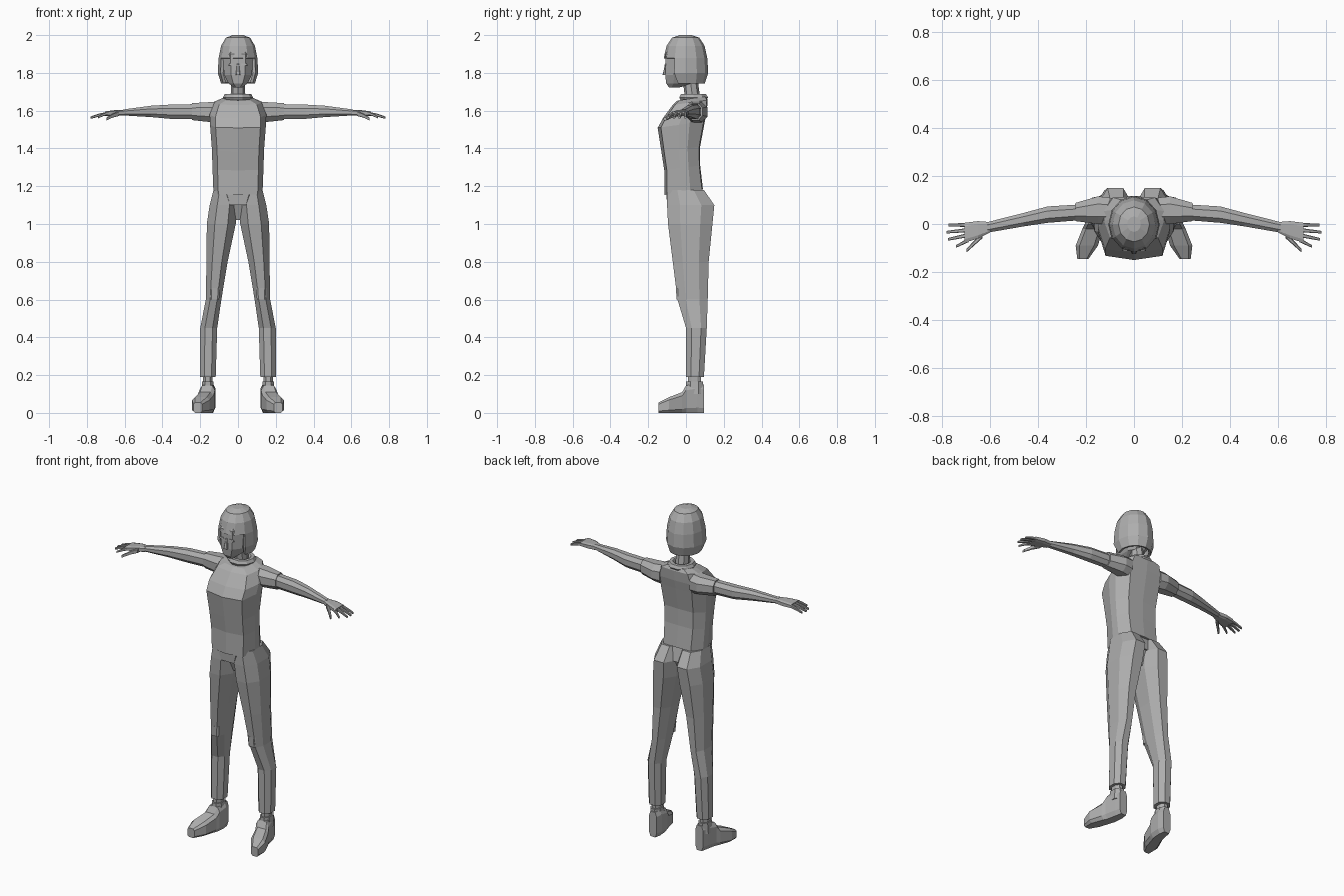
import bpy
import bmesh
import math
from mathutils import Vector

if "Cube" in bpy.data.objects:
    bpy.data.objects.remove(bpy.data.objects["Cube"], do_unlink=True)

# Single material for the whole figure
shade = .42
colour = (shade, shade, shade, 1)
grey = bpy.data.materials.new("plain grey")
grey.use_nodes = True
grey.diffuse_color = colour
shader = next(node for node in grey.node_tree.nodes if node.type == "BSDF_PRINCIPLED")
shader.inputs["Base Color"].default_value = colour


def octagon(corner):
    """Unit box outline with chamfered corners."""
    quarter = [(1, -corner), (1, corner)]
    outline = []
    for turn in range(4):
        outline += quarter
        quarter = [(-v, u) for u, v in quarter]
    return outline


def oval(sides):
    """Unit circle outline that starts at the front."""
    angles = [math.tau * i / sides - math.pi / 2 for i in range(sides)]
    return [(math.cos(angle), math.sin(angle)) for angle in angles]


ROUND = octagon(.45)
BOXY = octagon(.65)


def loft(name, axis, levels, outline, mirror=False, slope=0, opening=None):
    """Skin outlines along an axis; a level is (position, a_min, a_max, b_min, b_max)."""
    bm = bmesh.new()
    rings = []
    for position, a_min, a_max, b_min, b_max in levels:
        ring = []
        for u, v in outline:
            a = (a_min + a_max + u * (a_max - a_min)) / 2
            b = (b_min + b_max + v * (b_max - b_min)) / 2
            place = {"x": (position, a, b),
                     "y": (a, position, b),
                     "z": (a, b, position + slope * b)}
            ring.append(bm.verts.new(place[axis]))
        rings.append(ring)
    for lower, upper in zip(rings, rings[1:]):
        for i in range(len(outline)):
            bm.faces.new((lower[i - 1], lower[i], upper[i], upper[i - 1]))
    bm.faces.new(rings[0])
    bm.faces.new(rings[-1])
    bmesh.ops.recalc_face_normals(bm, faces=bm.faces[:])
    if opening:
        removed = [face for face in bm.faces if opening(face.calc_center_median())]
        bmesh.ops.delete(bm, geom=removed, context="FACES")
    mesh = bpy.data.meshes.new(name)
    bm.to_mesh(mesh)
    bm.free()
    mesh.materials.append(grey)
    part = bpy.data.objects.new(name, mesh)
    bpy.context.scene.collection.objects.link(part)
    if mirror:
        part.modifiers.new("other side", "MIRROR")
    return part


def upright(name, levels, outline, **options):
    """Central part; a level is (height, half_width, front, back)."""
    full = [(height, -half, half, front, back) for height, half, front, back in levels]
    return loft(name, "z", full, outline, **options)


def rod(name, root, tip, radius):
    """Thin tapering rod for one digit of each hand, slightly arched."""
    levels = []
    for share in (0, .5, 1):
        x, y, z = Vector(root).lerp(Vector(tip), share)
        size = radius * (1 - share * .4)
        z += share * (1 - share) * radius
        levels.append((x, y - size, y + size, z - size, z + size))
    loft(name, "x", levels, BOXY, mirror=True)


# Torso: broad front panel, narrow sides and a folded back
half_outline = [(0, -1), (.8, -.86), (1, -.1), (1, .35), (.7, .95), (0, 1)]
other_half = [(-u, v) for u, v in reversed(half_outline[1:-1])]
upright("torso", [
    (1.17, .13, -.115, .09),
    (1.3, .135, -.115, .075),
    (1.4, .138, -.13, .075),
    (1.53, .148, -.15, .1),
    (1.58, .15, -.12, .11),
    (1.64, .125, -.07, .115),
    (1.66, .08, -.045, .105),
], half_outline + other_half, slope=.14)

# Collar and neck
bpy.ops.mesh.primitive_torus_add(
    major_segments=10, minor_segments=6, major_radius=.06, minor_radius=.02,
    location=(0, .04, 1.67))
collar = bpy.context.object
collar.name = "collar"
collar.data.materials.append(grey)
upright("neck", [(1.63, .04, 0, .08), (1.78, .036, -.02, .06)], oval(8))

# Head with a tapering chin, a nose and thin eyes
upright("head", [
    (1.722, .022, -.09, -.04),
    (1.745, .05, -.105, .05),
    (1.79, .074, -.11, .08),
    (1.9, .08, -.108, .09),
    (1.95, .05, -.07, .06),
], octagon(.5))
upright("nose", [(1.79, .012, -.124, -.1), (1.85, .005, -.11, -.1)], BOXY)
loft("eye", "z", [
    (1.84, .016, .05, -.113, -.105),
    (1.85, .02, .045, -.112, -.105),
], BOXY, mirror=True)

# Bobbed hair: a dome on a drawn-in rim, open around the face and underneath
hair_levels = [(1.745, .09, -.09, .1)]
for angle in (0, .4, .8, 1.2, 1.5):
    half = .107 * math.sqrt(math.cos(angle))
    hair_levels.append((1.8 + math.sin(angle) / 5, half, -half * 1.15, half * 1.1))
hair = upright("hair", hair_levels, oval(12),
               opening=lambda c: c.z < 1.75 or (c.z < 1.87 and c.y < -.05))
hair.modifiers.new("thickness", "SOLIDIFY").thickness = .015

# Pelvis between the legs
upright("pelvis", [
    (1.02, .025, -.03, .06),
    (1.1, .045, -.06, .09),
    (1.1, .065, -.1, .1),
    (1.18, .1, -.105, .08),
], BOXY)

# Trouser legs, from hip to hem
loft("trouser_leg", "z", [
    (1.18, .01, .13, -.1, .095),
    (1.1, .005, .15, -.1, .15),
    (1, .012, .165, -.095, .14),
    (.8, .055, .167, -.07, .12),
    (.6, .088, .17, -.045, .115),
    (.45, .11, .2, 0, .11),
    (.19, .118, .2, 0, .095),
], ROUND, mirror=True)
loft("knee_pad", "z", [
    (.6, .1, .15, -.05, 0),
    (.66, .095, .15, -.053, 0),
], BOXY, mirror=True)

# Ankles and shoes with turned-out toes
loft("ankle", "z", [
    (.1, .125, .195, 0, .09),
    (.165, .13, .19, 0, .09),
    (.165, .136, .184, .01, .08),
    (.2, .136, .184, .01, .08),
], ROUND, mirror=True)
loft("shoe", "y", [
    (.095, .13, .18, 0, .15),
    (.06, .12, .19, 0, .157),
    (0, .122, .205, 0, .145),
    (-.02, .13, .215, 0, .11),
    (-.09, .15, .243, 0, .083),
    (-.146, .19, .236, 0, .055),
], BOXY, mirror=True)

# Sleeves, arms and palms
loft("sleeve", "x", [
    (.1, 0, .11, 1.535, 1.65),
    (.15, 0, .115, 1.54, 1.645),
    (.243, .012, .088, 1.55, 1.64),
], ROUND, mirror=True)
loft("arm", "x", [
    (.2, .018, .083, 1.556, 1.635),
    (.36, .005, .073, 1.557, 1.632),
    (.46, -.01, .046, 1.566, 1.626),
    (.61, -.036, .008, 1.575, 1.606),
], ROUND, mirror=True)
loft("palm", "x", [
    (.6, -.036, .008, 1.575, 1.605),
    (.65, -.06, .012, 1.573, 1.603),
    (.705, -.078, .005, 1.572, 1.596),
], BOXY, mirror=True)

# Fingers spread in a fan beside the thumb
reach = {"little_finger": .772, "ring_finger": .78, "middle_finger": .775, "index_finger": .742}
for i, (name, length) in enumerate(reach.items()):
    rod(name, (.69, -.004 - .021 * i, 1.586), (length, -.004 - .03 * i, 1.564), .009)
rod("thumb", (.63, -.045, 1.585), (.697, -.11, 1.556), .013)
